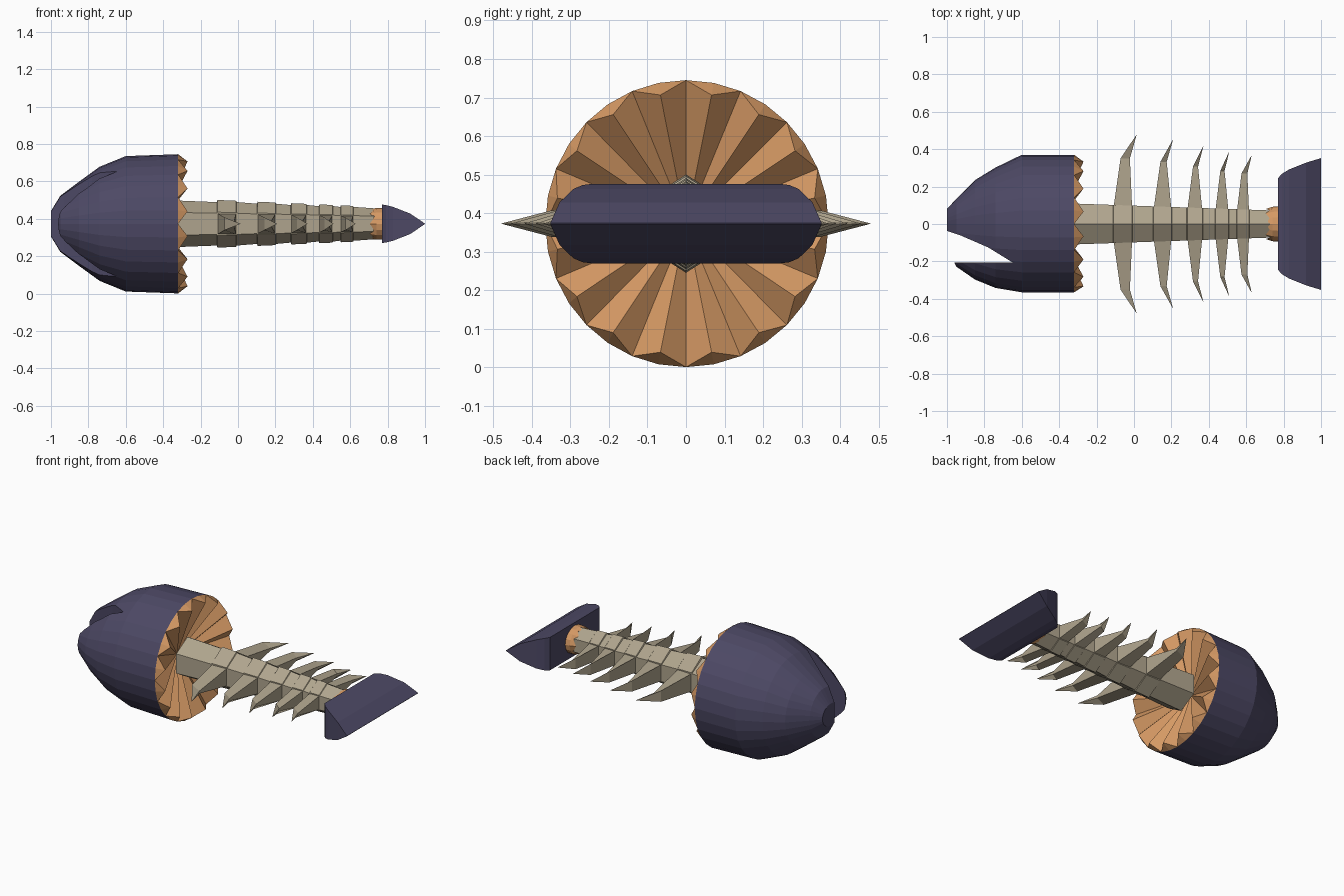
import bpy, bmesh, math

if "Cube" in bpy.data.objects:
    bpy.data.objects.remove(bpy.data.objects["Cube"])

CZ = 0.373  # height of the body axis


def material(name, rgb):
    m = bpy.data.materials.new(name)
    m.diffuse_color = (*rgb, 1)
    m.use_nodes = True
    m.node_tree.nodes["Principled BSDF"].inputs["Base Color"].default_value = m.diffuse_color
    return m


NAVY = material("navy_skin", (0.074, 0.066, 0.130))
FLESH = material("orange_flesh", (0.665, 0.318, 0.127))
BONE = material("tan_bone", (0.434, 0.376, 0.270))


def make(name, bm, *mats):
    bmesh.ops.recalc_face_normals(bm, faces=bm.faces)
    me = bpy.data.meshes.new(name)
    bm.to_mesh(me)
    bm.free()
    for m in mats:
        me.materials.append(m)
    ob = bpy.data.objects.new(name, me)
    bpy.context.collection.objects.link(ob)
    return ob


def ring(bm, pts):
    return [bm.verts.new((x, y, z + CZ)) for x, y, z in pts]


def bridge(bm, a, b):
    n = len(a)
    for i in range(n):
        j = (i + 1) % n
        bm.faces.new((a[i], a[j], b[j], b[i]))


def loft(bm, rings, caps=True):
    vs = [ring(bm, r) for r in rings]
    for a, b in zip(vs, vs[1:]):
        bridge(bm, a, b)
    if caps:
        bm.faces.new(vs[0])
        bm.faces.new(vs[-1])
    return vs


# Head: lofted skin, with a jagged hollow of flesh at the cut end
N = 32


def head_ring(x, top, bottom, h):
    out = []
    for i in range(N):
        a = 2 * math.pi * i / N
        s = math.sin(a)
        out.append((x, s * (top if s > 0 else bottom), h * math.cos(a)))
    return out


stations = [(-0.32, 0.37, 0.365, 0.372), (-0.60, 0.37, 0.365, 0.362),
            (-0.74, 0.302, 0.342, 0.305), (-0.85, 0.235, 0.297, 0.225),
            (-0.95, 0.135, 0.228, 0.15), (-1.0, 0.08, 0.13, 0.068)]
bm = bmesh.new()
vs = loft(bm, [head_ring(*s) for s in stations], caps=False)
bm.faces.new(vs[-1])
rim = vs[0]
centre = bm.verts.new((-0.42, 0, CZ))
for i in range(0, N, 2):
    a = 2 * math.pi * (i + 1) / N
    tip = bm.verts.new((-0.27, 0.34 * math.sin(a), CZ + 0.34 * math.cos(a)))
    e, o, e2 = rim[i], rim[i + 1], rim[(i + 2) % N]
    for tri in ((e, o, tip), (o, e2, tip), (e, tip, centre), (tip, e2, centre)):
        bm.faces.new(tri).material_index = 1
head = make("head", bm, NAVY, FLESH)

# Open mouth wedge, cut from the head
wedge = [(-1.1, -0.02), (-1.0, -0.037), (-0.93, -0.06), (-0.78, -0.125),
         (-0.65, -0.205), (-1.1, -0.205)]
bm = bmesh.new()
loft(bm, [[(x, y, z) for x, y in wedge] for z in (-0.5, 0.5)])
cutter = make("mouth_cutter", bm, NAVY)
cutter.hide_render = True
cutter.hide_viewport = True
cutter.display_type = 'WIRE'
mod = head.modifiers.new("mouth", 'BOOLEAN')
mod.operation = 'DIFFERENCE'
mod.solver = 'EXACT'
mod.object = cutter

# Ribs: base start, base end, tip x, tip reach
RIBS = [(-0.11, -0.01, 0.015, 0.48), (0.105, 0.20, 0.21, 0.455),
        (0.285, 0.365, 0.372, 0.42), (0.435, 0.505, 0.51, 0.39),
        (0.55, 0.615, 0.63, 0.37)]


# Spine: tapered hexagonal column, taller at each vertebra
def taper(x):
    return 1 - 0.33 * (x + 0.34) / 1.04


def hexagon(x, bump=1.0):
    s = taper(x)
    w, h, m = 0.11 * s, 0.125 * s * bump, 0.061 * s * bump
    return [(x, 0, h), (x, w, m), (x, w, -m), (x, 0, -h), (x, -w, -m), (x, -w, m)]


sections = [hexagon(-0.35)]
for x0, x1, _, _ in RIBS:
    sections += [hexagon(x0 - 0.003), hexagon(x0, 1.1), hexagon(x1, 1.1),
                 hexagon(x1 + 0.003, 1.04)]
sections.append(hexagon(0.73))
bm = bmesh.new()
loft(bm, sections)
make("spine", bm, BONE)

# Swept-back ribs on both sides
for n, (x0, x1, tx, ty) in enumerate(RIBS, 1):
    for side, label in ((1, "back"), (-1, "front")):
        bm = bmesh.new()
        y0, ym = 0.09 * taper(x0), ty * 0.73
        h = 0.061 * taper(x0)
        w = x1 - x0
        base = [(x0, h), (x1, h), (x1, -h), (x0, -h)]
        a, b = x0 + 0.38 * w, tx - 0.37 * w
        mid = [(a, 0.034), (b, 0.008), (b, -0.008), (a, -0.034)]
        r = loft(bm, [[(x, side * y0, z) for x, z in base],
                      [(x, side * ym, z) for x, z in mid]], caps=False)
        bm.faces.new(r[0])
        tip = bm.verts.new((tx, side * ty, CZ))
        for i in range(4):
            bm.faces.new((r[1][i], r[1][(i + 1) % 4], tip))
        make(f"rib_{label}_{n}", bm, BONE)

# Tail joint: ragged collar of flesh
bm = bmesh.new()


def collar(x, dx, ry, rz, n=16):
    return [(x + dx * (i % 2), ry * math.sin(2 * math.pi * i / n),
             rz * math.cos(2 * math.pi * i / n)) for i in range(n)]


loft(bm, [collar(0.705, 0.02, 0.08, 0.077), collar(0.74, 0, 0.092, 0.085),
          collar(0.775, 0, 0.095, 0.085)])
make("tail_joint", bm, FLESH)

# Tail fin: wedge that widens toward a sharp rear edge
fin = [(0.77, 0.245, 0.103), (0.79, 0.268, 0.100), (0.83, 0.292, 0.090),
       (0.92, 0.328, 0.055), (1.0, 0.352, 0.001)]
bm = bmesh.new()
loft(bm, [[(x, -y, z), (x, y, z), (x, y, -z), (x, -y, -z)] for x, y, z in fin])
make("tail_fin", bm, NAVY)
